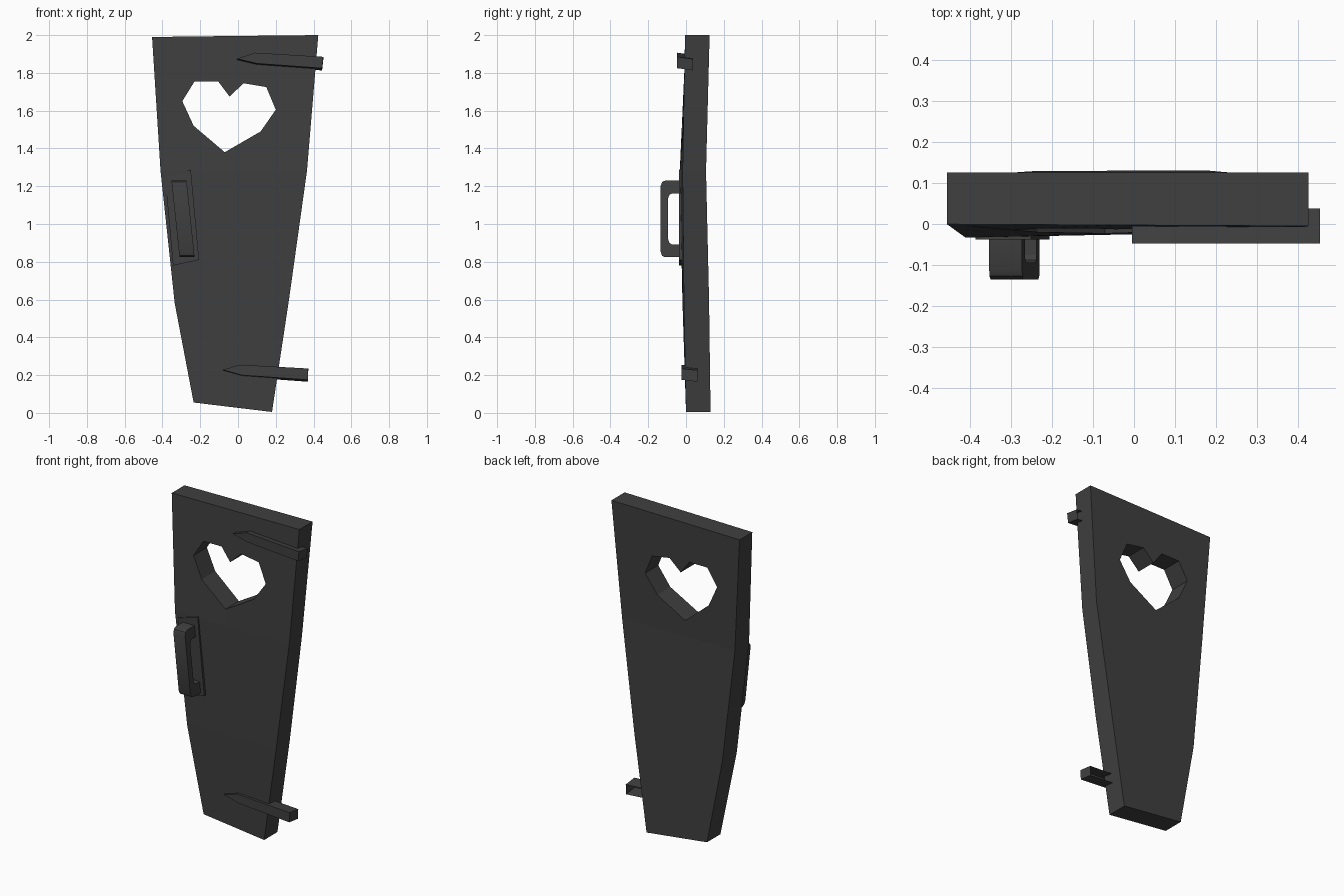
import bpy, bmesh
from mathutils import Vector

cube = bpy.data.objects.get("Cube")
if cube:
    bpy.data.objects.remove(cube, do_unlink=True)

charcoal = bpy.data.materials.new("charcoal")
charcoal.use_nodes = True
colour = (0.05, 0.05, 0.05, 1)
charcoal.diffuse_color = colour
charcoal.node_tree.nodes["Principled BSDF"].inputs["Base Color"].default_value = colour


def finish(bm, name):
    bmesh.ops.recalc_face_normals(bm, faces=bm.faces)
    mesh = bpy.data.meshes.new(name)
    bm.to_mesh(mesh)
    bm.free()
    mesh.materials.append(charcoal)
    obj = bpy.data.objects.new(name, mesh)
    bpy.context.collection.objects.link(obj)
    return obj


def extrude(bm, faces, offset):
    """Extrude faces into a solid and return the far vertices."""
    result = bmesh.ops.extrude_face_region(bm, geom=faces, use_keep_orig=True)
    verts = [g for g in result["geom"] if isinstance(g, bmesh.types.BMVert)]
    bmesh.ops.translate(bm, verts=verts, vec=offset)
    return verts


def front_plate(name, outline, y_front, y_back, drop=0, open_back=False):
    """Prism from an x/z outline; the back may sit lower and be left open."""
    bm = bmesh.new()
    face = bm.faces.new([bm.verts.new((x, y_front, z)) for x, z in outline])
    far = set(extrude(bm, [face], (0, y_back - y_front, -drop)))
    if open_back:
        back = [f for f in bm.faces if set(f.verts) <= far]
        bmesh.ops.delete(bm, geom=back, context='FACES_ONLY')
    return finish(bm, name)


# Door: two halves meeting at the heart's notch and tip
notch, tip = (-0.045, 1.675), (-0.07, 1.38)
top_mid, low_mid = (-0.045, 1.995), (-0.07, 0.035)
left_half = [top_mid, notch, (-0.105, 1.755), (-0.23, 1.755), (-0.295, 1.65),
             (-0.235, 1.52), tip, low_mid, (-0.235, 0.055), (-0.335, 0.58),
             (-0.41, 1.28), (-0.455, 1.99)]
right_half = [top_mid, notch, (0.03, 1.745), (0.15, 1.725), (0.2, 1.605),
              (0.12, 1.49), tip, low_mid, (0.18, 0.005), (0.27, 0.6),
              (0.365, 1.28), (0.425, 2.0)]

# Bend stations: height, left front, right front, back
stations = [(0, 0, 0, 0.13), (0.6, -0.02, -0.01, 0.122),
            (1.28, -0.033, -0.018, 0.106), (2, 0, -0.005, 0.125)]


def bent_y(v, is_back):
    for a, b in zip(stations, stations[1:]):
        if v.z <= b[0] + 0.001:
            t = (v.z - a[0]) / (b[0] - a[0])
            left, right, back = (p + (q - p) * t for p, q in zip(a[1:], b[1:]))
            side = min(max((v.x + 0.4) / 0.75, 0), 1)
            return back if is_back else left + (right - left) * side


bm = bmesh.new()
for half in (left_half, right_half):
    bm.faces.new([bm.verts.new((x, 0, z)) for x, z in half])
bmesh.ops.remove_doubles(bm, verts=bm.verts, dist=0.001)
for height in (0.6, 1.28):
    bmesh.ops.bisect_plane(bm, geom=bm.verts[:] + bm.edges[:] + bm.faces[:],
                           dist=0.002, plane_co=(0, 0, height), plane_no=(0, 0, 1))
extrude(bm, bm.faces[:], (0, 1, 0))
for v in bm.verts:
    v.co.y = bent_y(v.co, v.co.y > 0.5)
finish(bm, "door_panel")

# Pointed hinge straps, open at the back
front_plate("upper_hinge", [(-0.005, 1.875), (0.09, 1.907), (0.452, 1.885),
                            (0.445, 1.825), (0.1, 1.85)],
            -0.047, 0.038, 0.012, True)
front_plate("lower_hinge", [(-0.08, 0.228), (0.01, 0.255), (0.372, 0.235),
                            (0.37, 0.175), (0.02, 0.2)],
            -0.025, 0.06, 0.01, True)

# Handle backing plate
front_plate("handle_plate", [(-0.386, 1.247), (-0.25, 1.288), (-0.206, 0.81),
                             (-0.344, 0.78)], -0.038, -0.01)

# Handle: upper half of the side profile, mirrored about its middle
middle = 1.027
upper = [(-0.02, 0.203), (-0.11, 0.203), (-0.127, 0.195), (-0.135, 0.172)]
inner = [(-0.094, 0.11), (-0.088, 0.127), (-0.075, 0.135), (-0.02, 0.135)]
profile = (upper + [(y, -h) for y, h in reversed(upper)]
           + [(y, -h) for y, h in reversed(inner)] + inner)
bm = bmesh.new()
face = bm.faces.new([bm.verts.new((-0.331, y, middle + h)) for y, h in profile])
extrude(bm, [face], (0.08, 0, 0))
for v in bm.verts:
    v.co.x -= 0.105 * (v.co.z - middle)
handle = finish(bm, "handle")
bpy.context.view_layer.objects.active = handle
handle.select_set(True)
bpy.ops.object.shade_smooth_by_angle()
